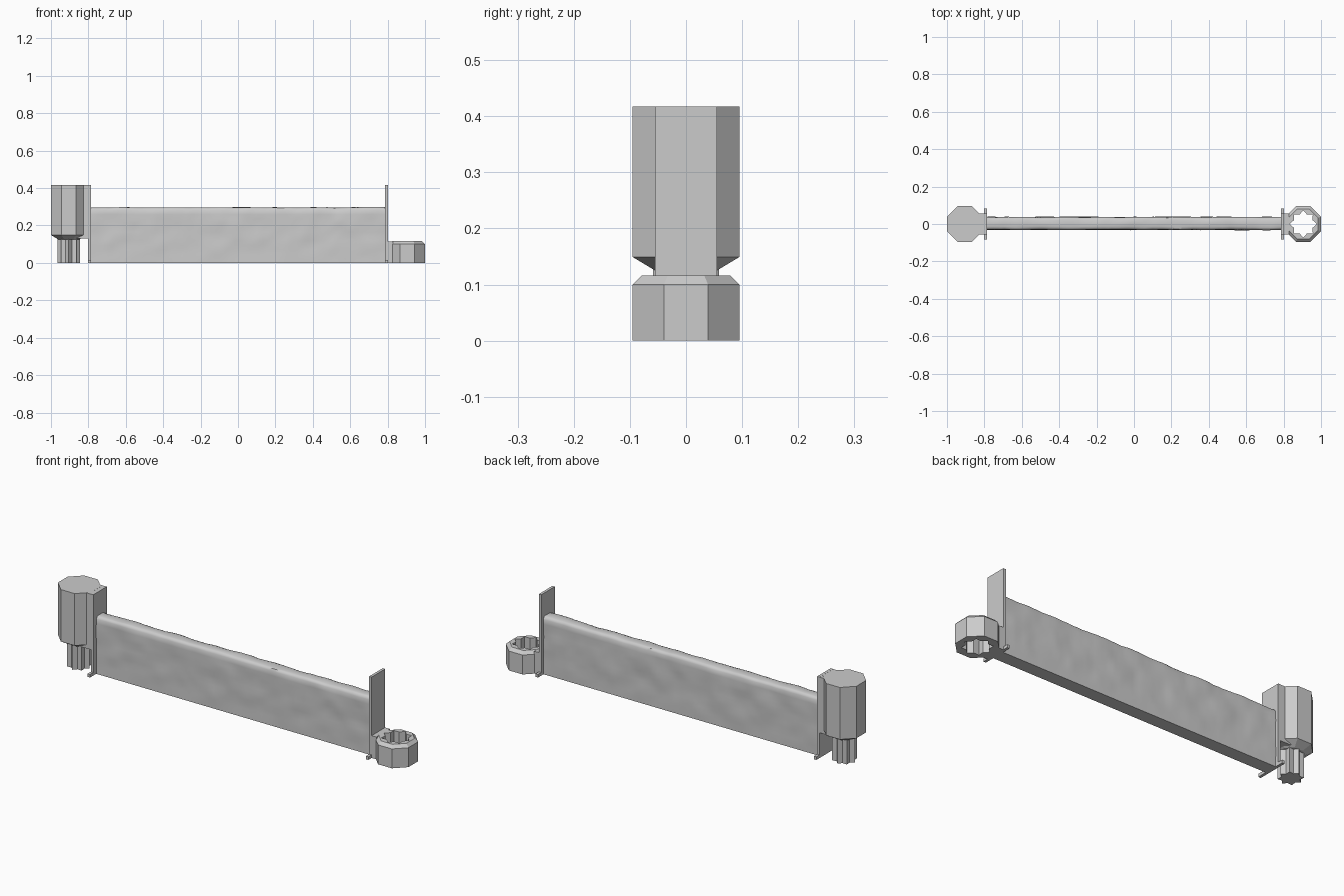
import bpy, bmesh, math
from mathutils import Vector, noise

cube = bpy.data.objects.get("Cube")
if cube:
    bpy.data.objects.remove(cube, do_unlink=True)

GREY = (0.6, 0.6, 0.6, 1)
mat = bpy.data.materials.new("plain_grey")
mat.use_nodes = True
mat.diffuse_color = GREY
mat.node_tree.nodes["Principled BSDF"].inputs["Base Color"].default_value = GREY


def add_object(name, bm):
    bmesh.ops.recalc_face_normals(bm, faces=bm.faces)
    mesh = bpy.data.meshes.new(name)
    bm.to_mesh(mesh)
    bm.free()
    mesh.materials.append(mat)
    ob = bpy.data.objects.new(name, mesh)
    bpy.context.collection.objects.link(ob)
    return ob


def box(name, x, y, z):
    bm = bmesh.new()
    bmesh.ops.create_cube(bm, size=1)
    for v in bm.verts:
        v.co = [lo + (c + 0.5) * (hi - lo) for c, (lo, hi) in zip(v.co, (x, y, z))]
    return add_object(name, bm)


def octagon(apothem):
    r = apothem / math.cos(math.pi / 8)
    return [(r * math.cos((i + 0.5) * math.pi / 4), r * math.sin((i + 0.5) * math.pi / 4))
            for i in range(8)]


def star(outer, inner):
    return [((outer, inner)[i % 2] * math.cos(i * math.pi / 8),
             (outer, inner)[i % 2] * math.sin(i * math.pi / 8)) for i in range(16)]


def loft(name, cx, sections):
    """Join stacked outlines, each (points, height), and cap both ends."""
    bm = bmesh.new()
    loops = [[bm.verts.new((cx + x, y, z)) for x, y in pts] for pts, z in sections]
    for a, b in zip(loops, loops[1:]):
        for i in range(len(a)):
            j = (i + 1) % len(a)
            bm.faces.new((a[i], a[j], b[j], b[i]))
    bm.faces.new(loops[0])
    bm.faces.new(loops[-1])
    return add_object(name, bm)


# Rough wall panel: a rounded profile swept along x and disturbed by noise
def wall_panel():
    half, top, soft = 0.034, 0.297, 0.014
    profile = [(-half, i * (top - soft) / 12) for i in range(13)]
    profile += [(-half + soft * 0.4, top - soft * 0.3), (-half + soft, top)]
    profile += [(0, top)]
    profile += [(-y, z) for y, z in reversed(profile[:-1])]
    steps = 80
    bm = bmesh.new()
    rings = []
    for s in range(steps + 1):
        x = -0.79 + 1.58 * s / steps
        ring = []
        for y, z in profile:
            n = noise.noise(Vector((x * 9, y * 20, z * 11)))
            fine = noise.noise(Vector((x * 24, y * 30, z * 24 + 5)))
            push = 0.004 * n + 0.0015 * fine
            side = (y > 0) - (y < 0)
            rise = push if z > top - soft else 0
            ring.append(bm.verts.new((x, 0.003 + y + side * push * min(1, z * 12), z + rise)))
        rings.append(ring)
    for a, b in zip(rings, rings[1:]):
        for i in range(len(profile)):
            j = (i + 1) % len(profile)
            bm.faces.new((a[i], a[j], b[j], b[i]))
    bm.faces.new(rings[0])
    bm.faces.new(rings[-1])
    ob = add_object("wall_panel", bm)
    bpy.context.view_layer.objects.active = ob
    ob.select_set(True)
    bpy.ops.object.shade_smooth_by_angle(angle=math.radians(40))
    ob.select_set(False)


wall_panel()

# End plates with a narrow foot bar
for name, side in (("right", -1), ("left", 1)):
    xs = sorted((side * 0.787, side * 0.801))
    box(name + "_end_plate", xs, (-0.055, 0.055), (0, 0.417))
    box(name + "_foot_bar", xs, (-0.082, 0.082), (0, 0.016))

# Post head with a keyed peg below
loft("post_head", -0.905, [(octagon(0.055), 0.125), (octagon(0.095), 0.149), (octagon(0.095), 0.417)])
loft("post_peg", -0.905, [(star(0.059, 0.043), 0), (star(0.059, 0.043), 0.13)])
box("post_bridge", (-0.86, -0.79), (-0.055, 0.055), (0.13, 0.4165))

# Socket ring with a matching keyed hole
ring = loft("socket_ring", 0.905, [(octagon(0.095), 0), (octagon(0.095), 0.1), (octagon(0.079), 0.116)])
cutter = loft("socket_cutter", 0.905, [(star(0.072, 0.054), -0.05), (star(0.072, 0.054), 0.2)])
cutter.hide_render = True
cutter.hide_set(True)
cut = ring.modifiers.new("keyed_hole", "BOOLEAN")
cut.operation = "DIFFERENCE"
cut.solver = "EXACT"
cut.object = cutter
box("socket_bridge", (0.795, 0.828), (-0.055, 0.055), (0, 0.115))
